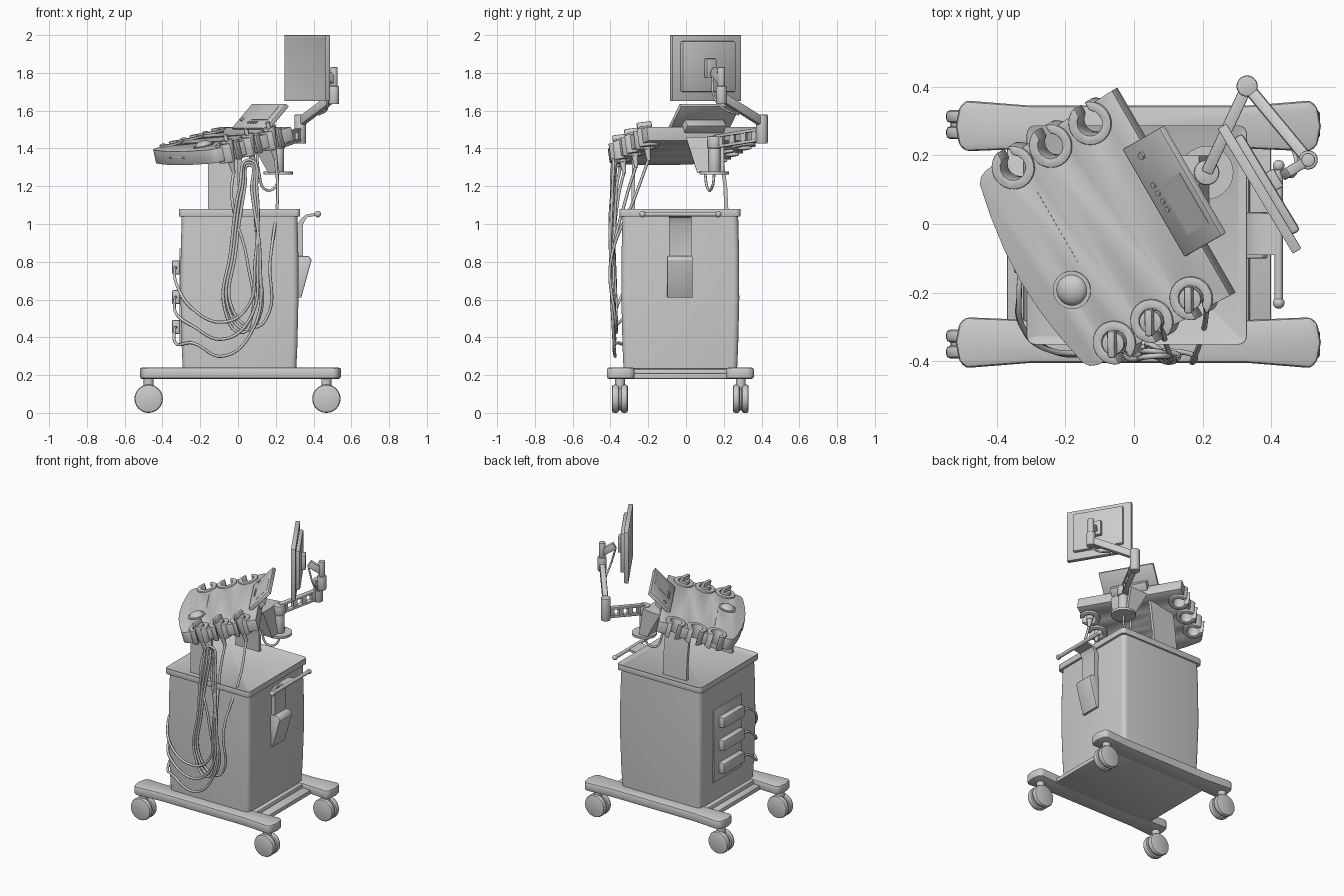
import bpy, bmesh
from math import radians, sin, cos, pi, asin
from mathutils import Matrix as Mx, Vector as V

if "Cube" in bpy.data.objects:
    bpy.data.objects.remove(bpy.data.objects["Cube"])

T = Mx.Translation
def R(deg, axis): return Mx.Rotation(radians(deg), 4, axis)
SIDE = Mx(((0, 0, 1, 0), (1, 0, 0, 0), (0, 1, 0, 0), (0, 0, 0, 1)))  # profile (y,z) swept along x

def finish(name, bm, mat=Mx(), bevel=0, seg=2):
    bmesh.ops.recalc_face_normals(bm, faces=bm.faces)
    if bevel:
        es = [e for e in bm.edges if e.calc_face_angle(0) > radians(32)]
        bmesh.ops.bevel(bm, geom=es, offset=bevel, segments=seg, profile=0.5,
                        affect='EDGES', clamp_overlap=True)
    bm.transform(mat)
    me = bpy.data.meshes.new(name)
    bm.to_mesh(me)
    bm.free()
    me.shade_smooth()
    me.set_sharp_from_angle(angle=radians(35))
    ob = bpy.data.objects.new(name, me)
    bpy.context.collection.objects.link(ob)
    return ob

def box(name, size, mat=Mx(), bevel=0.0, seg=2):
    bm = bmesh.new()
    bmesh.ops.create_cube(bm, size=1)
    bmesh.ops.scale(bm, vec=size, verts=bm.verts)
    return finish(name, bm, mat, bevel, seg)

def prism(name, pts, z0, z1, mat=Mx(), bevel=0.0, seg=2):
    bm = bmesh.new()
    f = bm.faces.new([bm.verts.new((x, y, z0)) for x, y in pts])
    g = bmesh.ops.extrude_face_region(bm, geom=[f])['geom']
    bmesh.ops.translate(bm, vec=(0, 0, z1 - z0), verts=[v for v in g if isinstance(v, bmesh.types.BMVert)])
    return finish(name, bm, mat, bevel, seg)

def along(p0, p1):
    d = V(p1) - V(p0)
    return T((V(p0) + V(p1)) / 2) @ d.to_track_quat('Z', 'Y').to_matrix().to_4x4(), d.length

def cyl(name, p0, p1, r0, r1=None, bevel=0.0, mat=Mx(), n=32):
    m, l = along(p0, p1)
    bm = bmesh.new()
    bmesh.ops.create_cone(bm, cap_ends=True, segments=n, radius1=r0, radius2=r0 if r1 is None else r1, depth=l)
    return finish(name, bm, mat @ m, bevel)

def beam(name, p0, p1, w, h, bevel=0.004):
    x = (V(p1) - V(p0)).normalized()
    y = V((0, 0, 1)).cross(x).normalized()
    m = Mx((x, y, x.cross(y))).transposed().to_4x4()
    return box(name, ((V(p1) - V(p0)).length, w, h), T((V(p0) + V(p1)) / 2) @ m, bevel)

def ball(name, loc, r, mat=Mx(), squash=1):
    bm = bmesh.new()
    bmesh.ops.create_uvsphere(bm, u_segments=24, v_segments=14, radius=r)
    return finish(name, bm, mat @ T(loc) @ Mx.Diagonal((1, 1, squash, 1)))

def tube(name, pts, r):
    cu = bpy.data.curves.new(name, 'CURVE')
    cu.dimensions, cu.bevel_depth, cu.bevel_resolution, cu.resolution_u = '3D', r, 2, 8
    cu.use_fill_caps = True
    s = cu.splines.new('BEZIER')
    s.bezier_points.add(len(pts) - 1)
    for b, p in zip(s.bezier_points, pts):
        b.co, b.handle_left_type, b.handle_right_type = p, 'AUTO', 'AUTO'
    bpy.context.collection.objects.link(bpy.data.objects.new(name, cu))

# wheeled base: two legs, deck and casters
CY = -0.03
leg = [(-.49, .39), (-.3, .375), (.33, .375), (.515, .39), (.535, .37), (.545, .315), (.535, .26),
       (.515, .242), (.33, .25), (-.3, .25), (-.49, .242), (-.51, .26), (-.52, .315), (-.51, .37)]
for s, side in ((-1, 'front'), (1, 'back')):
    prism(f'{side}_leg', [(x, CY + s * y) for x, y in leg], .18, .24, bevel=.012)
    for wx, end in ((-.473, 'left'), (.468, 'right')):
        wy, n = CY + s * .32, f'{side}_{end}'
        for k in (-1, 1):
            cyl(f'{n}_wheel_{k}', (wx, wy + k * .005, .075), (wx, wy + k * .042, .075), .075, bevel=.012)
        cyl(f'{n}_hub', (wx, wy - .01, .075), (wx, wy + .01, .075), .062)
        cyl(f'{n}_caster_stem', (wx, wy, .1), (wx, wy, .185), .026)
box('base_deck', (.77, .54, .03), T((.015, CY, .195)), .006)
box('body_plinth', (.66, .64, .04), T((.008, CY, .215)), .015)

# cabinet with gently swelling sides
bm = bmesh.new()
rings = []
for z, w in ((.22, .600), (.35, .612), (.6, .624), (.85, .622), (1.045, .612)):
    a, c, ring = w / 2, .03, []
    for q in range(4):
        for t in range(5):
            g = pi / 2 * q + pi / 8 * t
            cx, cy = [(1, 1), (-1, 1), (-1, -1), (1, -1)][q]
            ring.append(bm.verts.new((.008 + cx * (a - c) + c * cos(g), CY + cy * (a - c) + c * sin(g), z)))
    rings.append(ring)
for r0, r1 in zip(rings, rings[1:]):
    for i in range(20):
        bm.faces.new((r0[i], r0[(i + 1) % 20], r1[(i + 1) % 20], r1[i]))
bm.faces.new(rings[0])
bm.faces.new(rings[-1])
finish('cabinet', bm)

# lid with recessed tray
lid = bmesh.new()
bmesh.ops.create_cube(lid, size=1)
bmesh.ops.scale(lid, vec=(.642, .64, .042), verts=lid.verts)
bmesh.ops.bevel(lid, geom=[e for e in lid.edges if abs(e.verts[0].co.z - e.verts[1].co.z) > .01],
                offset=.025, segments=4, profile=.5, affect='EDGES')
top = [f for f in lid.faces if f.normal.z > .9]
bmesh.ops.inset_region(lid, faces=top, thickness=.024)
bmesh.ops.translate(lid, vec=(0, 0, -.014), verts=top[0].verts)
finish('cabinet_lid', lid, T((.008, -.032, 1.06)), .004)

# curved side plates carrying the console
plate = [(.225, 1.06), (.218, 1.2), (.2, 1.33), (.18, 1.45), (.16, 1.45), (.18, 1.33), (.198, 1.2), (.203, 1.06)]
prism('back_support_plate', plate, -.16, .02, SIDE)
prism('front_support_plate', [(-.29, 1.06), (-.27, 1.06), (-.27, 1.39), (-.285, 1.39)], -.16, .0, SIDE)

# console slab with slotted cup holes along both sides
C = T((.108, .09, 1.515)) @ R(-60, 'Z') @ R(14.5, 'X')
cups = [-.105, -.242, -.372]
CX, HR, SW = .295, .037, .018
al = asin(SW / HR)
def arc(cy, n=12):
    return [(CX + HR * cos(al + (2 * pi - 2 * al) * i / n), cy + HR * sin(al + (2 * pi - 2 * al) * i / n)) for i in range(n + 1)]
right = [(.345, 0)]
for y in cups:
    e = .345 + .04 * y
    right += [(e, y + SW)] + arc(y) + [(e, y - SW)]
right += [(.327, -.45), (.318, -.472), (.3, -.486), (.2, -.507), (.1, -.521)]
prism('console', right + [(0, -.526)] + [(-x, y) for x, y in reversed(right)], -.075, 0, C, .007)
OR = .064
for s, side in ((1, 'right'), (-1, 'left')):
    for i, y in enumerate(cups):
        a2 = asin(SW / OR)
        outer = [(CX + OR * cos(a2 + (2 * pi - 2 * a2) * k / 24), y + OR * sin(a2 + (2 * pi - 2 * a2) * k / 24)) for k in range(25)]
        prism(f'{side}_cup_{i}', [(s * px, py) for px, py in outer + arc(y)[::-1]], -.09, .01, C, .004)
# console controls
cyl('trackball_ring', (.1, -.404, -.005), (.1, -.404, .005), .056, mat=C)
ball('trackball', (.1, -.404, .0), .046, C, .6)
for i in range(16):
    box(f'key_slit_{i}', (.008, .003, .003), C @ T((-.194 + i * .0153, -.348, .001)))
box('front_grip', (.15, .012, .012), C @ T((0, -.523, -.035)), .003)

# tilted touch panel
P = T((.118, .096, 1.565)) @ R(-60, 'Z') @ R(46, 'X')
box('touch_panel', (.362, .18, .024), P, .004)
box('touch_screen', (.17, .1, .003), P @ T((.045, .02, .012)))
for i in range(4):
    cyl(f'panel_button_{i}', (-.045 + i * .027, -.05, .01), (-.045 + i * .027, -.05, .017), .008, mat=P, n=16)
cyl('panel_knob', (-.137, -.03, .01), (-.137, -.03, .02), .011, mat=P, n=16)
box('panel_hinge', (.24, .06, .05), P @ T((0, -.04, -.03)), .005)

# neck wedge and monitor arm
bm = bmesh.new()
for p in ((.06, .0, 1.45), (.06, .2, 1.45), (.19, .0, 1.46), (.19, .2, 1.46),
          (.16, .06, 1.27), (.16, .2, 1.27), (.22, .06, 1.27), (.22, .2, 1.27)):
    bm.verts.new(p)
bmesh.ops.convex_hull(bm, input=bm.verts)
finish('neck_wedge', bm)
S, E, W = V((.212, .15, 0)), V((.33, .402, 0)), V((.508, .187, 0))
up = lambda p, z: p + V((0, 0, z))
cyl('arm_mount_plate', up(S, 1.262), up(S, 1.278), .078)
cyl('arm_post', up(S, 1.27), up(S, 1.4), .032, bevel=.004)
cyl('arm_post_cap', up(S, 1.4), up(S, 1.465), .037, bevel=.006)
a, b = up(S, 1.435), up(E, 1.475)
for dz, n in ((-.028, 'lower'), (.028, 'upper')):
    beam(f'arm_{n}_rail', up(a, dz), up(b, dz), .034, .016)
for i in range(4):
    c = a.lerp(b, .14 + .24 * i)
    box(f'arm_strut_{i}', (.03, .026, .06), T(c) @ R(65, 'Z'))
cyl('elbow', up(E, 1.425), up(E, 1.58), .031, bevel=.006)
beam('upper_arm', up(E, 1.54), up(W, 1.675), .036, .05, .01)
cyl('wrist_lower', up(W, 1.635), up(W, 1.73), .028, bevel=.005)
cyl('wrist_upper', up(W, 1.73), up(W, 1.83), .02, bevel=.004)
beam('monitor_link', up(W, 1.76), (.44, .145, 1.81), .03, .045)

# monitor
M = T((.366, .103, 1.825)) @ R(-59, 'Z')
bm = bmesh.new()
bmesh.ops.create_cube(bm, size=1)
bmesh.ops.scale(bm, vec=(.425, .03, .35), verts=bm.verts)
face = [f for f in bm.faces if f.normal.y < -.9]
bmesh.ops.inset_region(bm, faces=face, thickness=.025)
bmesh.ops.translate(bm, vec=(0, .005, 0), verts=face[0].verts)
finish('monitor', bm, M, .003)
box('monitor_back', (.33, .03, .27), M @ T((0, .025, .008)), .01)
box('monitor_bracket', (.06, .03, .1), M @ T((0, .05, 0)), .005)

# side handle with pocket
prism('handle_plate', [(.315, .8), (.345, .8), (.345, 1.0), (.365, 1.035), (.42, 1.045), (.42, 1.06),
                       (.36, 1.05), (.335, 1.03), (.315, 1.0)], -.03, .09, R(90, 'X'))
prism('pocket', [(.315, .61), (.335, .61), (.39, .81), (.375, .83), (.315, .83)], -.035, .1, R(90, 'X'), .004)
cyl('handle_bar', (.422, -.235, 1.052), (.422, .175, 1.052), .012)
for y in (-.23, .17):
    ball('handle_end', (.422, y, 1.052), .017)

# connector panel on the left side
box('connector_panel', (.02, .31, .5), T((-.3, -.015, .62)), .004)
for i, z in enumerate((.77, .613, .455)):
    box(f'connector_{i}', (.045, .23, .075), T((-.328, -.03, z)), .01)

# probes in the right cups, each with a long hanging cable to its connector
for i, y in enumerate(cups[::-1]):
    cyl(f'probe_body_{i}', (CX, y, -.1), (CX, y, .025), .02, .034, .005, C)
    box(f'probe_head_{i}', (.024, .08, .035), C @ T((CX, y, .035)) @ R(60, 'Z'), .008)
    cyl(f'probe_relief_{i}', (CX, y, -.16), (CX, y, -.09), .009, .018, mat=C, n=16)
    p = C @ V((CX, y, -.15))
    q, d = (.77, .613, .455)[i], .014 * i
    drop = .60 - .09 * i
    tube(f'probe_cable_{i}', [p, (p.x - .01 + .01 * i, p.y - .03 - .02 * i, 1.15), (.05 + .06 * i, -.385 - d / 2, .8),
        (.07 + .04 * i, -.375, .5), (.02 + .03 * i, -.37, .425 + d), (-.07 + .02 * i, -.37, .55),
        (-.04 + d, -.38, .85), (.01 + d, -.395 + d, 1.2), (.06, -.385 + d, 1.34 - d), (.1 - d, -.39, 1.18),
        (.09 + d, -.4, .8), (.05 + d, -.385, .56 - .06 * i), (-.08, -.375, drop - .12),
        (-.24, -.37, drop - .05), (-.325, -.3, q - .09), (-.335, -.2, q - .01), (-.33, -.13, q)], .008)

# short service cables
tube('arm_cable', [(.21, .15, 1.27), (.2, .14, 1.2), (.15, .12, 1.18), (.11, .1, 1.28), (.1, .09, 1.42)], .007)
tube('monitor_cable', [(.44, .14, 1.78), (.47, .15, 1.67), (.47, .2, 1.61), (.43, .28, 1.58)], .006)
